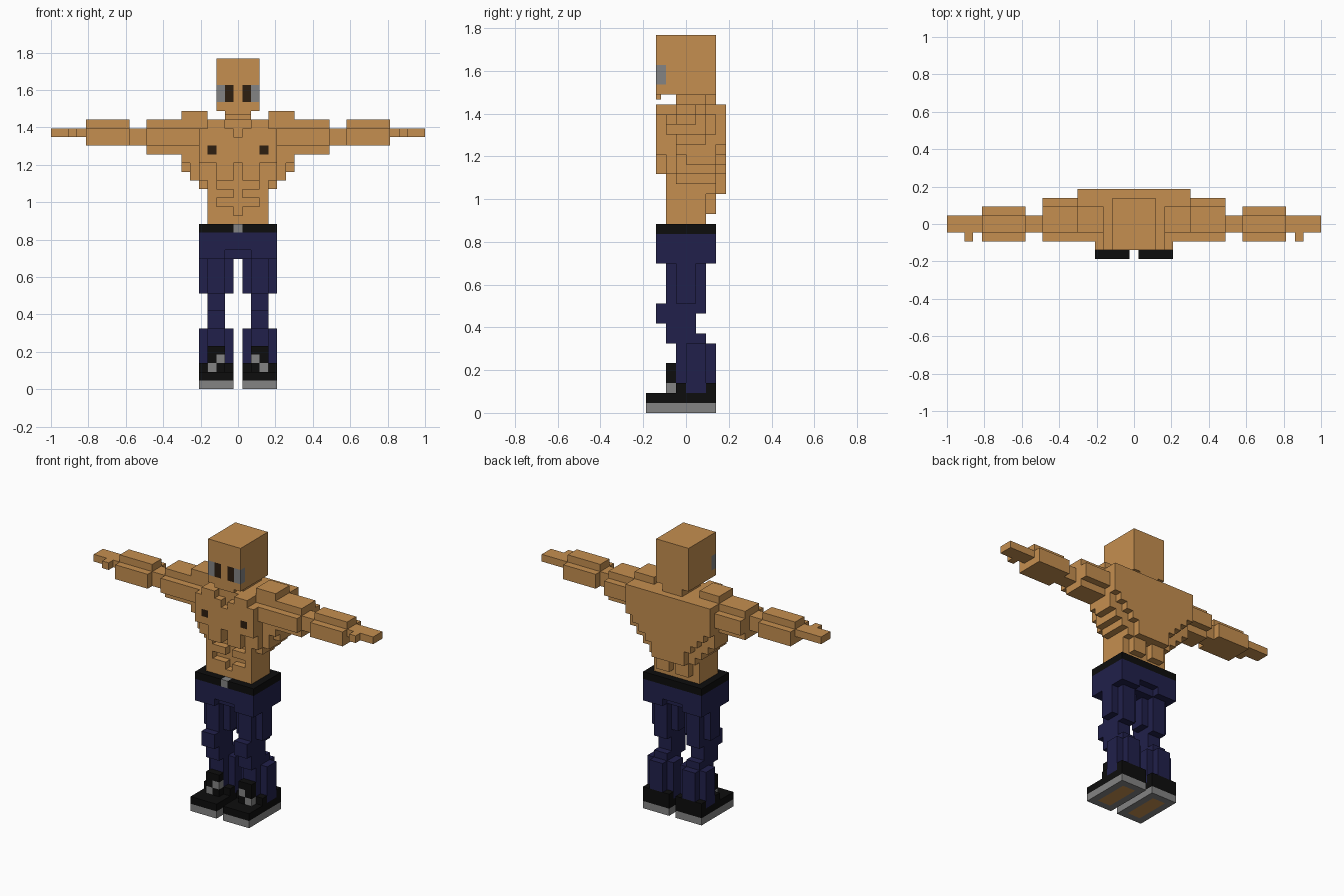
import bpy, bmesh

if "Cube" in bpy.data.objects:
    bpy.data.objects.remove(bpy.data.objects["Cube"])

U = 2 / 43          # block size
COLOURS = {
    "skin": (0.56, 0.275, 0.08), "navy": (0.015, 0.0145, 0.07),
    "black": (0.004, 0.004, 0.004), "grey": (0.23, 0.23, 0.23),
    "dark_brown": (0.026, 0.013, 0.005),
}
mats = {}
for name, c in COLOURS.items():
    mats[name] = bpy.data.materials.new(name)
    mats[name].diffuse_color = (*c, 1)

grid = {}           # (x, y, z) block -> (part, colour)


def block(part, colour, x, y, z, sides=(1, -1)):
    """Fill columns x[0]..x[1] (inclusive, mirrored), y and z as edge ranges."""
    for s in sides:
        for i in range(x[0], x[1] + 1):
            for j in range(*y):
                for k in range(*z):
                    if colour is None:
                        grid.pop((s * i, j, k), None)
                    else:
                        grid[(s * i, j, k)] = (part, colour)


# head with eyes, and neck
block("head", "skin", (0, 2), (-3, 3), (32, 38))
block("head", "grey", (2, 2), (-3, -2), (33, 35))
block("head", "dark_brown", (1, 1), (-3, -2), (33, 35))
block("neck", "skin", (0, 1), (-1, 3), (31, 32))

# chest, collar and sternum
block("torso", "skin", (0, 4), (-2, 3), (24, 30))
block("torso", "skin", (0, 3), (-2, 3), (30, 31))
block("torso", "skin", (1, 4), (-3, -2), (26, 30))
block("torso", "skin", (1, 2), (-3, -2), (24, 26))
block("torso", "skin", (0, 0), (-3, -2), (26, 29))
block("torso", "skin", (2, 3), (-3, -2), (30, 31))
block("torso", "dark_brown", (3, 3), (-3, -2), (27, 28))

# tapering flanks
block("torso", "skin", (5, 6), (-1, 3), (26, 30))
block("torso", "skin", (6, 6), (0, 3), (25, 26))
block("torso", "skin", (5, 5), (-1, 3), (24, 26))
block("torso", "skin", (4, 4), (-1, 3), (23, 24))

# waist with grooves between the stomach muscles
block("torso", "skin", (0, 3), (-2, 2), (19, 24))
block("torso", None, (0, 0), (-2, -1), (20, 26))
block("torso", None, (0, 2), (-2, -1), (21, 22))
block("torso", None, (1, 2), (-2, -1), (23, 24))

# back muscles, stepping down in a V
for x1, z0, z1 in ((6, 27, 31), (5, 26, 27), (4, 25, 26), (3, 24, 25), (2, 22, 24)):
    block("torso", "skin", (0, x1), (3, 4), (z0, z1))
block("torso", "skin", (0, 3), (2, 3), (22, 24))
block("torso", "skin", (1, 2), (2, 3), (20, 22))

# left and right arms
for side, s in (("left", 1), ("right", -1)):
    p = side + "_arm"
    for x, y, z in (
        ((4, 6), (-1, 3), (30, 31)), ((4, 6), (-1, 2), (31, 32)),    # shoulder
        ((5, 10), (-2, 3), (28, 30)), ((7, 10), (-1, 2), (27, 28)),  # upper arm
        ((7, 10), (-1, 2), (30, 31)),
        ((11, 12), (-1, 1), (28, 30)),                              # elbow
        ((13, 17), (-2, 2), (28, 30)), ((13, 17), (-1, 1), (30, 31)),  # forearm
        ((18, 21), (-1, 1), (29, 30)), ((19, 19), (-2, -1), (29, 30)),  # hand, thumb
    ):
        block(p, "skin", x, y, z, (s,))

# belt, buckle and hips
block("belt", "black", (0, 4), (-3, 3), (18, 19))
block("belt", "grey", (0, 0), (-3, -2), (18, 19))
block("hips", "navy", (0, 4), (-3, 3), (16, 18))
block("hips", "navy", (0, 1), (-2, 2), (15, 16))
block("hips", "navy", (2, 4), (-3, 3), (15, 16))

# trouser legs and shoes
for side, s in (("left", 1), ("right", -1)):
    p = side + "_leg"
    for x, y, z in (
        ((2, 3), (-2, 2), (11, 15)), ((1, 1), (-1, 1), (11, 15)),   # thigh
        ((4, 4), (-1, 1), (11, 15)),
        ((2, 3), (-3, 1), (9, 11)), ((2, 3), (1, 2), (10, 11)),     # knee
        ((2, 3), (-2, 1), (7, 9)), ((2, 3), (1, 2), (7, 8)),        # shin
        ((2, 3), (-1, 3), (2, 7)),                                  # calf
        ((1, 1), (0, 2), (2, 7)), ((4, 4), (0, 2), (2, 7)),
    ):
        block(p, "navy", x, y, z, (s,))
    p = side + "_shoe"
    block(p, "grey", (1, 4), (-4, 3), (0, 1), (s,))
    block(p, "black", (1, 4), (-4, 3), (1, 2), (s,))
    block(p, "black", (1, 4), (-1, 0), (2, 3), (s,))
    block(p, "black", (1, 4), (2, 3), (2, 3), (s,))
    block(p, "black", (2, 3), (-2, -1), (2, 5), (s,))
    block(p, "grey", (3, 3), (-2, -1), (2, 3), (s,))               # laces
    block(p, "grey", (2, 2), (-2, -1), (3, 4), (s,))


def face_colour(cell, axis, sign, colour):
    """Skin coloured panel on the underside of each sole."""
    x, y, z = cell
    if z == 0 and axis == 2 and sign < 0 and 2 <= abs(x) <= 3 and -3 <= y < 2:
        return "skin"
    return colour


# build each part from its exposed block faces
names = list(COLOURS)
for part in dict.fromkeys(v[0] for v in grid.values()):
    bm = bmesh.new()
    verts = {}
    for cell, (owner, colour) in grid.items():
        if owner != part:
            continue
        for axis in range(3):
            for sign in (-1, 1):
                near = list(cell)
                near[axis] += sign
                if tuple(near) in grid:
                    continue
                b, c = (axis + 1) % 3, (axis + 2) % 3
                ring = [(0, 0), (1, 0), (1, 1), (0, 1)][::sign]
                loop = []
                for db, dc in ring:
                    q = list(cell)
                    q[axis] += sign > 0
                    q[b] += db
                    q[c] += dc
                    q = tuple(q)
                    if q not in verts:
                        verts[q] = bm.verts.new(((q[0] - 0.5) * U, q[1] * U, q[2] * U))
                    loop.append(verts[q])
                f = bm.faces.new(loop)
                f.material_index = names.index(face_colour(cell, axis, sign, colour))
    # merge flat regions of one colour
    bmesh.ops.dissolve_limit(bm, angle_limit=0.01, verts=bm.verts[:],
                             edges=bm.edges[:], delimit={'MATERIAL'})
    me = bpy.data.meshes.new(part)
    for n in names:
        me.materials.append(mats[n])
    bm.to_mesh(me)
    bm.free()
    bpy.context.collection.objects.link(bpy.data.objects.new(part, me))

# small chin tip
bpy.ops.mesh.primitive_cube_add(size=1, location=(0, -2.75 * U, 31.75 * U))
chin = bpy.context.object
chin.name = "chin"
chin.scale = (3 * U, 0.5 * U, 0.5 * U)
chin.data.materials.append(mats["skin"])

for m in bpy.data.materials:
    if m.users and not m.is_grease_pencil:
        m.use_nodes = True
        m.node_tree.nodes["Principled BSDF"].inputs["Base Color"].default_value = m.diffuse_color
